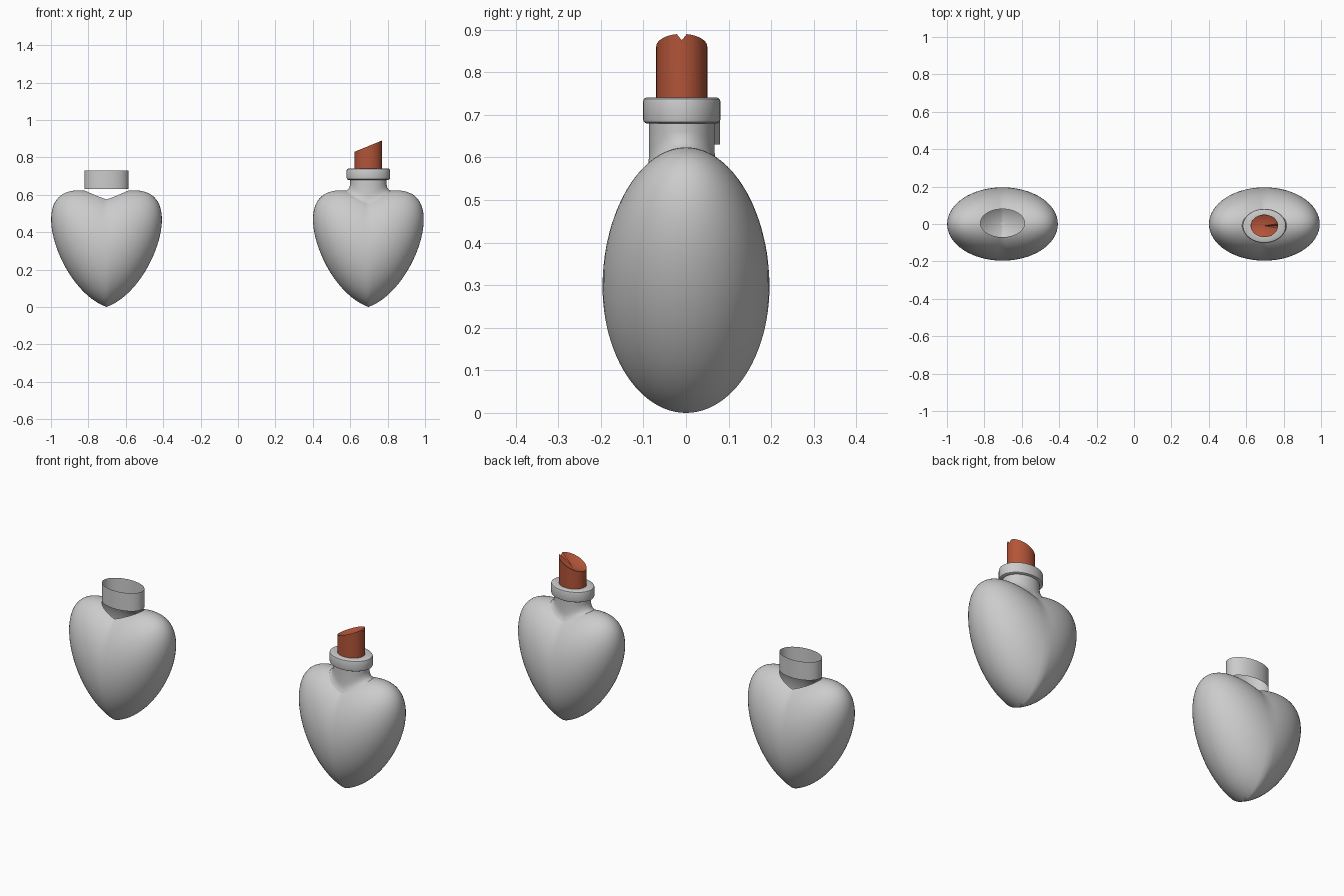
import bpy, bmesh
from math import sin, cos, pi, sqrt

if "Cube" in bpy.data.objects:
    bpy.data.objects.remove(bpy.data.objects["Cube"])

N = 64
RX, RY, H = 0.296, 0.196, 0.297   # heart half width, half depth, half height


def loft(name, rings, close_end=None, angle=40, color=None):
    """Skin a list of vertex rings; close_end is an optional apex point."""
    bm = bmesh.new()
    loops = [[bm.verts.new(p) for p in ring] for ring in rings]
    for a, b in zip(loops, loops[1:]):
        for i in range(len(a)):
            j = (i + 1) % len(a)
            bm.faces.new((a[i], a[j], b[j], b[i]))
    if close_end:
        tip, last = bm.verts.new(close_end), loops[-1]
        for i in range(len(last)):
            bm.faces.new((last[i], last[(i + 1) % len(last)], tip))
    bmesh.ops.recalc_face_normals(bm, faces=bm.faces)
    me = bpy.data.meshes.new(name)
    bm.to_mesh(me)
    bm.free()
    ob = bpy.data.objects.new(name, me)
    bpy.context.collection.objects.link(ob)
    bpy.ops.object.select_all(action='DESELECT')
    ob.select_set(True)
    bpy.context.view_layer.objects.active = ob
    bpy.ops.object.shade_smooth_by_angle(angle=angle * pi / 180)
    if color:
        mat = bpy.data.materials.new(name)
        mat.diffuse_color = color
        mat.use_nodes = True
        mat.node_tree.nodes["Principled BSDF"].inputs["Base Color"].default_value = mat.diffuse_color
        me.materials.append(mat)
    return ob


def oval(rx, ry, cy=0.0, n=N):
    return [(rx * cos(2 * pi * i / n), cy + ry * sin(2 * pi * i / n)) for i in range(n)]


def heart_z(x, y, side):
    """Ellipsoid sheared upwards with distance from the middle plane."""
    w = sqrt(max(0.0, 1 - (x / RX) ** 2 - (y / RY) ** 2))
    return H + side * H * w + 0.36 * abs(x) + 0.73 * x * x


def heart_body(name, x0, hole):
    rim, rings = oval(RX, RY), []
    steps = 20
    # upper half, from the mouth out to the widest line
    for k in range(steps + 1):
        s = sin(pi / 2 * k / steps)
        ring = []
        for (hx, hy), (ox, oy) in zip(hole, rim):
            x, y = hx + (ox - hx) * s, hy + (oy - hy) * s
            ring.append((x0 + x, y, heart_z(x, y, 1) if k < steps else heart_z(ox, oy, 0)))
        rings.append(ring)
    # lower half, down to the tip
    for k in range(1, 24):
        s = cos(pi / 2 * k / 24)
        rings.append([(x0 + x * s, y * s, heart_z(x * s, y * s, -1)) for x, y in rim])
    return loft(name, rings, (x0, 0, 0), angle=50)


def flat_rings(x0, cy, profile):
    return [[(x0 + x, y, z) for x, y in oval(rx, ry, cy)] for rx, ry, z in profile]


# open bottle with a floating thin collar
heart_body("open_heart_body", -0.703, oval(0.118, 0.075, 0.005))
loft("open_collar", flat_rings(-0.703, 0.005, [(0.118, 0.075, 0.63), (0.118, 0.075, 0.73)]))

# stoppered bottle
X, CY = 0.697, -0.01
heart_body("stoppered_heart_body", X, oval(0.118, 0.09, CY))

# neck, flaring out onto the body
neck = []
for rx, ry, lift in [(0.119, 0.091, 0.0), (0.108, 0.083, 0.008), (0.101, 0.079, 0.02), (0.097, 0.077, 0.038)]:
    neck.append([(X + x, y, heart_z(x, y, 1) + lift) for x, y in oval(rx, ry, CY)])
neck += flat_rings(X, CY, [(0.097, 0.077, 0.66), (0.097, 0.077, 0.69)])
loft("neck", neck)

# rounded lip
loft("lip", flat_rings(X, CY, [
    (0.09, 0.07, 0.68), (0.108, 0.084, 0.68), (0.114, 0.089, 0.683), (0.116, 0.091, 0.69),
    (0.116, 0.091, 0.73), (0.114, 0.089, 0.737), (0.108, 0.084, 0.74),
    (0.073, 0.06, 0.74), (0.073, 0.06, 0.69)]))

# stopper with slanted, hollowed top and a nick at its highest point
M = 32
edge = oval(0.073, 0.06, CY, M)
base = [(X + x, y, 0.69) for x, y in edge]
top = [(X + x, y, 0.86 + 0.41 * x - (0.015 if i == 0 else 0)) for i, (x, y) in enumerate(edge)]
loft("stopper", [base, top], (X, CY, 0.83), color=(0.45, 0.09, 0.04, 1))
